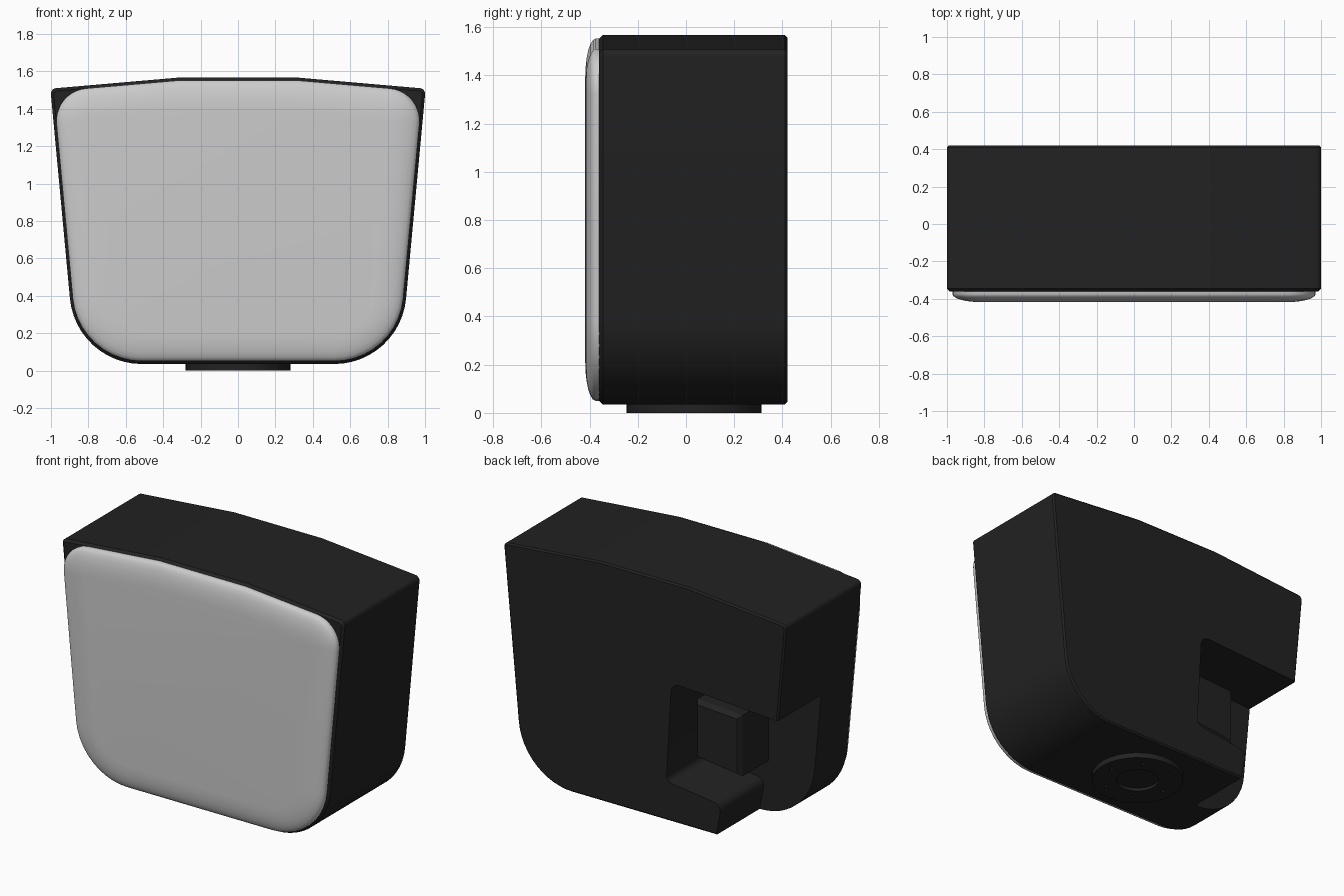
import bpy, bmesh, math
from mathutils import Vector, Matrix

if "Cube" in bpy.data.objects:
    bpy.data.objects.remove(bpy.data.objects["Cube"])

dark = bpy.data.materials.new("dark_plastic")
dark.diffuse_color = (0.016, 0.016, 0.016, 1)
dark.use_nodes = True
dark.node_tree.nodes["Principled BSDF"].inputs["Base Color"].default_value = dark.diffuse_color


def outline(corners, inset=0.0, segs=8):
    """Counter-clockwise polygon of (x, z, radius), inset and filleted."""
    pts = [Vector(c[:2]) for c in corners]
    n, out = len(pts), []
    for i, p in enumerate(pts):
        a = (pts[i - 1] - p).normalized()
        b = (pts[(i + 1) % n] - p).normalized()
        n1, n2 = Vector((a.y, -a.x)), Vector((-b.y, b.x))
        m = n1 + n2
        q = p + m * (inset / (m.dot(n1)))
        r = corners[i][2]
        if r == 0:
            out.append(q)
            continue
        r = max(r - inset, 0.02)
        half = a.angle(b) / 2
        centre = q + (a + b).normalized() * r / math.sin(half)
        start = q + a * r / math.tan(half) - centre
        sweep = math.pi - 2 * half
        if a.cross(b) > 0:
            sweep = -sweep
        for k in range(segs + 1):
            out.append(centre + Matrix.Rotation(sweep * k / segs, 2) @ start)
    return out


def finish(name, bm, mat):
    bmesh.ops.recalc_face_normals(bm, faces=bm.faces)
    me = bpy.data.meshes.new(name)
    bm.to_mesh(me)
    bm.free()
    ob = bpy.data.objects.new(name, me)
    bpy.context.collection.objects.link(ob)
    if mat:
        me.materials.append(mat)
    return ob


def loft(name, corners, layers, mat=None, segs=8):
    """Bridge insets of one outline; layers are (y, inset)."""
    bm = bmesh.new()
    rings = [[bm.verts.new((p.x, y, p.y)) for p in outline(corners, d, segs)]
             for y, d in layers]
    for r0, r1 in zip(rings, rings[1:]):
        for i in range(len(r0)):
            bm.faces.new((r0[i - 1], r0[i], r1[i], r1[i - 1]))
    bm.faces.new(rings[0])
    bm.faces.new(rings[-1])
    return finish(name, bm, mat)


def activate(ob):
    bpy.ops.object.select_all(action='DESELECT')
    ob.select_set(True)
    bpy.context.view_layer.objects.active = ob


def cut(ob, cutter):
    activate(ob)
    mod = ob.modifiers.new("cut", 'BOOLEAN')
    mod.object, mod.solver = cutter, 'EXACT'
    bpy.ops.object.modifier_apply(modifier=mod.name)
    bpy.data.objects.remove(cutter)


def smooth(ob, deg=30):
    activate(ob)
    bpy.ops.object.shade_smooth_by_angle(angle=math.radians(deg))


def shell(top_r):
    right = [(0.866, 0.035, 0.385), (1.003, 1.507, top_r), (0.31, 1.567, 0)]
    return right + [(-x, z, r) for x, z, r in reversed(right)]


# Cabinet with thin chamfered rims
cabinet = loft("cabinet", shell(0.03),
               [(-0.36, 0.015), (-0.345, 0), (0.41, 0), (0.42, 0.01)], dark, 12)

# Cable recess in the rear corner, open to the side and underside
recess = [(-0.19, 0.925, 0.06), (-1.2, 0.865, 0), (-1.2, -0.1, 0),
          (-0.485, -0.1, 0), (-0.545, 0.235, 0.05), (-0.155, 0.285, 0.04)]
cut(cabinet, loft("recess_cutter", recess[:], [(-0.02, 0), (0.6, 0)]))
smooth(cabinet, 20)

# Connector block inside the recess
block = [(-0.57, 0.36, 0), (-0.25, 0.40, 0), (-0.25, 0.77, 0), (-0.57, 0.75, 0)]
loft("connector_block", block, [(-0.05, 0), (0.24, 0), (0.27, 0.02)], dark)

# Front grille, domed at its edge
dome = [(-0.375 - 0.043 * math.sin(t), 0.015 + 0.16 * (1 - math.cos(t)))
        for t in [math.pi / 2 * k / 6 for k in range(7)]]
grille = loft("front_grille", shell(0.19), [(-0.35, 0.015)] + dome, None, 10)
smooth(grille, 35)

# Round foot with sunken centre
bm = bmesh.new()
profile = [(0.0, 0.02), (0.13, 0.02), (0.13, 0.0), (0.28, 0.0), (0.28, 0.06), (0.0, 0.06)]
vs = [bm.verts.new((r, 0, z)) for r, z in profile]
es = [bm.edges.new(e) for e in zip(vs, vs[1:])]
bmesh.ops.spin(bm, geom=vs + es, cent=(0, 0, 0), axis=(0, 0, 1),
               angle=math.tau, steps=48, use_merge=True)
bmesh.ops.remove_doubles(bm, verts=bm.verts, dist=1e-5)
foot = finish("foot", bm, dark)

# Ring of screw holes in the foot
bm = bmesh.new()
for k in range(6):
    a = math.tau * k / 6
    bmesh.ops.create_cone(bm, cap_ends=True, segments=12, radius1=0.012, radius2=0.012, depth=0.03,
                          matrix=Matrix.Translation((0.205 * math.cos(a), 0.205 * math.sin(a), 0)))
cut(foot, finish("hole_cutter", bm, None))
foot.location = (0, 0.033, 0)
smooth(foot)
